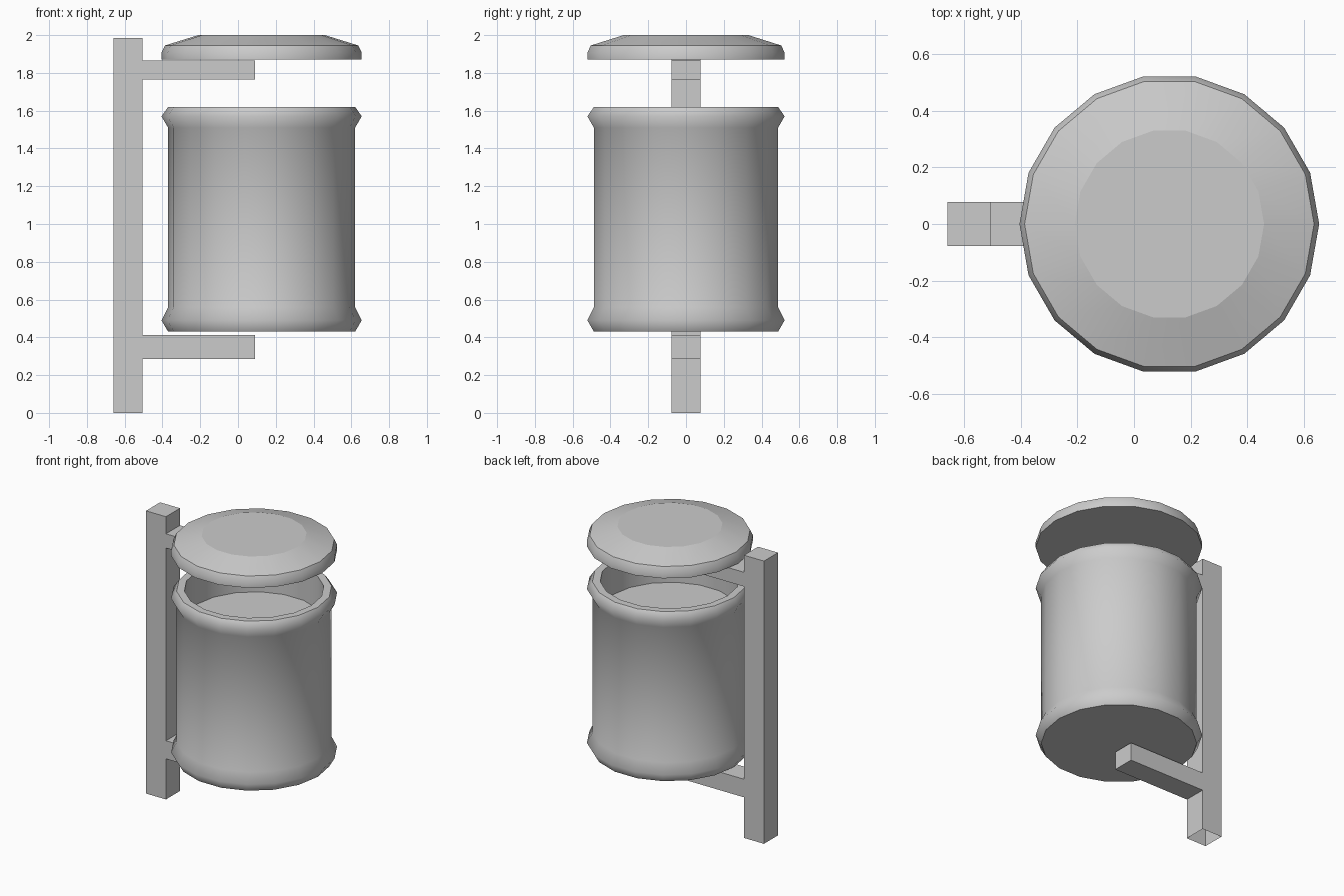
import bpy, bmesh
from math import cos, sin, tau

if "Cube" in bpy.data.objects:
    bpy.data.objects.remove(bpy.data.objects["Cube"])

SIDES = 18
CX = 0.125  # axis of bin and lid


def finish(bm, name):
    mesh = bpy.data.meshes.new(name)
    bm.to_mesh(mesh)
    bm.free()
    obj = bpy.data.objects.new(name, mesh)
    bpy.context.collection.objects.link(obj)
    return obj


def lathe(name, profile, sharp):
    """Revolve (radius, z) points, cap both ends; rings listed in sharp keep a hard edge."""
    bm = bmesh.new()
    rings = [[bm.verts.new((CX + r * cos(tau * i / SIDES), r * sin(tau * i / SIDES), z))
              for i in range(SIDES)] for r, z in profile]
    for low, high in zip(rings, rings[1:]):
        for i in range(SIDES):
            j = (i + 1) % SIDES
            bm.faces.new((low[i], low[j], high[j], high[i])).smooth = True
    bm.faces.new(rings[0][::-1])
    bm.faces.new(rings[-1])
    for k in sharp:
        for i in range(SIDES):
            bm.edges.get((rings[k][i], rings[k][(i + 1) % SIDES])).smooth = False
    bmesh.ops.recalc_face_normals(bm, faces=bm.faces[:])
    return finish(bm, name)


# Bin: flared bands at both ends, thick rim and a shallow recessed floor
lathe("bin_body", [(0.495, 0.43), (0.53, 0.49), (0.495, 0.56), (0.495, 1.51),
                   (0.53, 1.57), (0.495, 1.62), (0.445, 1.62), (0.445, 1.39)],
      sharp=(0, 5, 6, 7))

# Lid: low dome with flat top
lathe("lid", [(0.53, 1.87), (0.53, 1.907), (0.512, 1.945), (0.335, 2.0)],
      sharp=(0, 2, 3))

# Post with two support arms, one side profile extruded across y
side = [(-0.66, 0), (-0.505, 0), (-0.505, 0.285), (0.09, 0.285), (0.09, 0.412),
        (-0.505, 0.412), (-0.505, 1.765), (0.09, 1.765), (0.09, 1.865),
        (-0.505, 1.865), (-0.505, 1.985), (-0.66, 1.985)]
bm = bmesh.new()
face = bm.faces.new([bm.verts.new((x, -0.078, z)) for x, z in side])
ext = bmesh.ops.extrude_face_region(bm, geom=[face], use_keep_orig=True)
bmesh.ops.translate(bm, vec=(0, 0.156, 0),
                    verts=[g for g in ext["geom"] if isinstance(g, bmesh.types.BMVert)])
bmesh.ops.recalc_face_normals(bm, faces=bm.faces[:])
# Underside of the post is open
bottom = [f for f in bm.faces if all(v.co.z < 0.001 for v in f.verts)]
bmesh.ops.delete(bm, geom=bottom, context='FACES_ONLY')
finish(bm, "post_with_arms")
